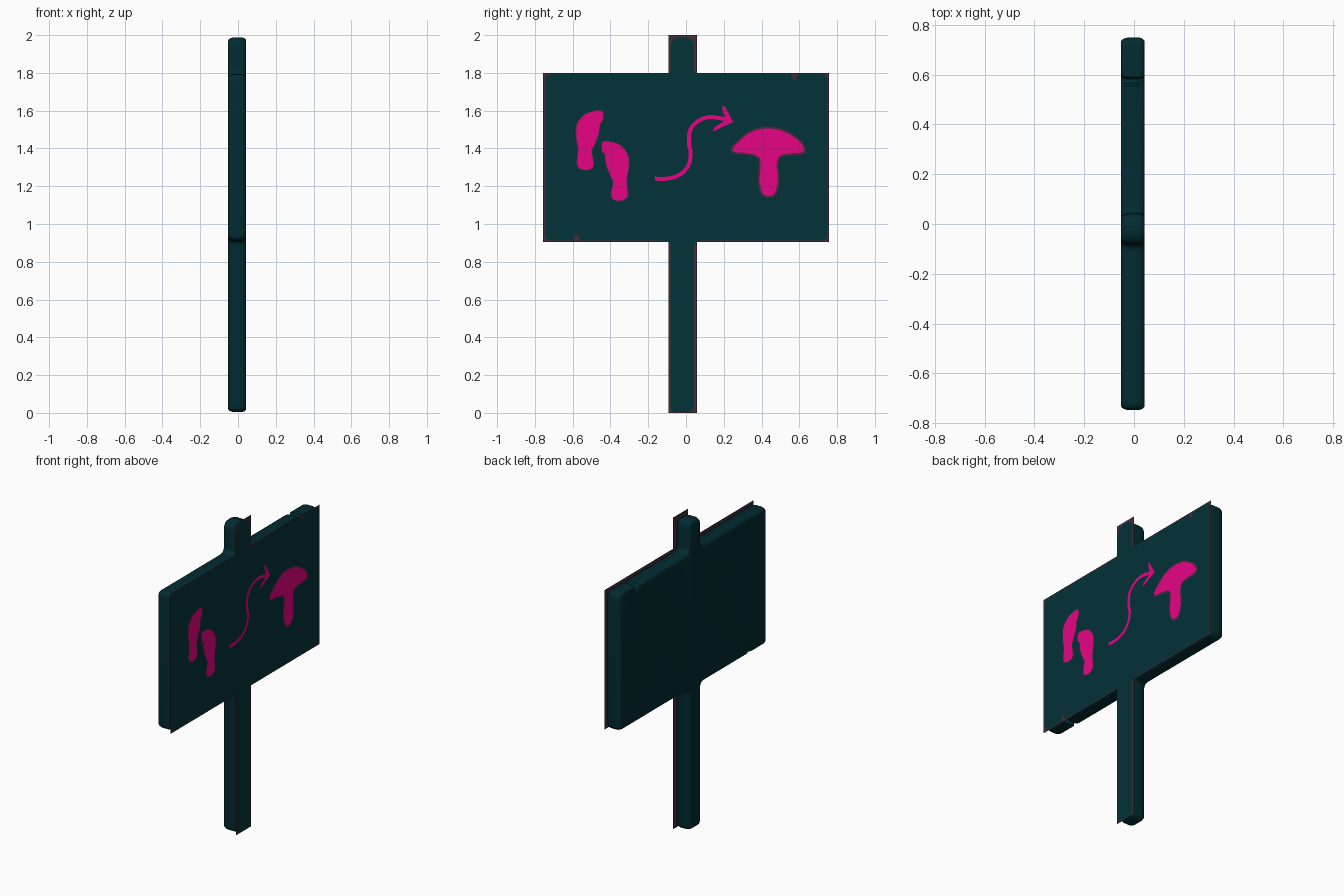
import bpy, bmesh, math
from mathutils import Vector

if "Cube" in bpy.data.objects:
    bpy.data.objects.remove(bpy.data.objects["Cube"])


def material(name, rgb):
    m = bpy.data.materials.new(name)
    m.diffuse_color = (*rgb, 1)
    m.use_nodes = True
    m.node_tree.nodes["Principled BSDF"].inputs["Base Color"].default_value = m.diffuse_color
    return m


BODY = material("deep teal", (0.0005, 0.024, 0.03))
FACE = material("face teal", (0.0006, 0.0315, 0.039))
RIM = material("dusky purple", (0.055, 0.026, 0.045))
PINK = material("hot pink", (0.8, 0.001, 0.235))


def ccw(pts):
    pts = [Vector(p) for p in pts]
    area = sum(a.x * b.y - b.x * a.y for a, b in zip(pts, pts[1:] + pts[:1]))
    return pts if area > 0 else pts[::-1]


def rounded(corners, steps=5):
    """Closed outline from (y, z, radius) corners, fillets as quadratic arcs."""
    out, n = [], len(corners)
    for i, (y, z, r) in enumerate(corners):
        p = Vector((y, z))
        if r == 0:
            out.append(p)
            continue
        a = p + (Vector(corners[i - 1][:2]) - p).normalized() * r
        b = p + (Vector(corners[(i + 1) % n][:2]) - p).normalized() * r
        for k in range(steps + 1):
            t = k / steps
            out.append(a * (1 - t) ** 2 + p * 2 * t * (1 - t) + b * t * t)
    return out


def inset(pts, d):
    """Mitred inward offset of a counter-clockwise outline."""
    out = []
    for i, p in enumerate(pts):
        e1 = (p - pts[i - 1]).normalized()
        e2 = (pts[(i + 1) % len(pts)] - p).normalized()
        n1, n2 = Vector((-e1.y, e1.x)), Vector((-e2.y, e2.x))
        out.append(p + (n1 + n2) * d / max(1 + n1.dot(n2), 0.4))
    return out


def smooth(pts, closed=True, steps=4):
    """Catmull-Rom curve through the points."""
    pts = [Vector(p) for p in pts]
    n, out = len(pts), []
    get = (lambda i: pts[i % n]) if closed else (lambda i: pts[max(0, min(n - 1, i))])
    for i in range(n if closed else n - 1):
        a, b, c, d = (get(i + k) for k in (-1, 0, 1, 2))
        for s in range(steps):
            t = s / steps
            out.append(0.5 * (2 * b + (c - a) * t + (2 * a - 5 * b + 4 * c - d) * t * t
                              + (3 * b - a - 3 * c + d) * t ** 3))
    return out if closed else out + [pts[-1]]


def make(name, bm, mat):
    me = bpy.data.meshes.new(name)
    bm.to_mesh(me)
    bm.free()
    me.materials.append(mat)
    ob = bpy.data.objects.new(name, me)
    bpy.context.collection.objects.link(ob)
    return ob


def cut_to_triangles(bm, faces):
    bm.normal_update()
    bmesh.ops.triangulate(bm, faces=faces, ngon_method='EAR_CLIP')
    bm.normal_update()


def plate(name, pts, x, mat):
    bm = bmesh.new()
    face = bm.faces.new([bm.verts.new((x, p.x, p.y)) for p in ccw(pts)])
    cut_to_triangles(bm, [face])
    return make(name, bm, mat)


# Sign silhouette: post and board in one outline, with two chipped notches
outline = ccw(rounded([
    (-0.082, 0.004, 0.035), (0.043, 0.004, 0.035), (0.043, 0.912, 0.03),
    (0.749, 0.912, 0.035), (0.749, 1.793, 0.035),
    (0.59, 1.793, 0), (0.582, 1.762, 0), (0.567, 1.765, 0), (0.555, 1.793, 0),
    (0.043, 1.793, 0.03), (0.043, 1.988, 0.055), (-0.082, 1.988, 0.055),
    (-0.082, 1.793, 0.03), (-0.747, 1.793, 0.035), (-0.747, 0.912, 0.035),
    (-0.594, 0.912, 0), (-0.587, 0.943, 0), (-0.572, 0.94, 0), (-0.559, 0.912, 0),
    (-0.082, 0.912, 0.03)]))

# Solid body: silhouette lofted through the thickness with rounded rims
bm = bmesh.new()
rings = []
for x, d in ((-0.053, 0.018), (-0.049, 0.01), (-0.04, 0.004), (-0.025, 0),
             (0.02, 0), (0.034, 0.004), (0.042, 0.013)):
    rings.append([bm.verts.new((x, p.x, p.y)) for p in inset(outline, d)])
n = len(outline)
for lo, hi in zip(rings, rings[1:]):
    for i in range(n):
        j = (i + 1) % n
        bm.faces.new((lo[i], lo[j], hi[j], hi[i]))
caps = [bm.faces.new(rings[0][::-1]), bm.faces.new(rings[-1])]
cut_to_triangles(bm, caps)
body = make("sign_body", bm, BODY)
bpy.context.view_layer.objects.active = body
body.select_set(True)
bpy.ops.object.shade_smooth_by_angle(angle=math.radians(45))

# Thin front card that overhangs the body, with the painted face on it
X = 0.0505
card = [(-0.093, 0), (0.058, 0), (0.058, 0.905), (0.757, 0.905), (0.757, 1.8),
        (0.058, 1.8), (0.058, 2), (-0.093, 2), (-0.093, 1.8), (-0.757, 1.8),
        (-0.757, 0.905), (-0.093, 0.905)]
plate("front_card", card, X, RIM)
plate("painted_face", outline, X + 0.001, FACE)


def symbol(name, pts, halo):
    """Pink shape on a slightly larger dusky outline."""
    pts = ccw(pts)
    plate(name + "_outline", inset(pts, -halo), X + 0.002, RIM)
    plate(name, pts, X + 0.003, PINK)


# Pair of footprints
foot = smooth([(-.54, 1.575), (-.51, 1.59), (-.47, 1.6), (-.442, 1.592), (-.442, 1.55),
               (-.457, 1.53), (-.463, 1.48), (-.485, 1.42), (-.5, 1.385), (-.49, 1.315),
               (-.51, 1.29), (-.55, 1.29), (-.575, 1.315), (-.57, 1.395),
               (-.58, 1.465), (-.575, 1.53)])
symbol("left_footprint", foot, 0.005)
symbol("right_footprint", [Vector((-0.885 - p.x, p.y - 0.163)) for p in foot], 0.005)

# Mushroom
symbol("mushroom", smooth([
    (.25, 1.405), (.285, 1.44), (.335, 1.482), (.4, 1.503), (.47, 1.503), (.535, 1.482),
    (.6, 1.437), (.625, 1.395), (.612, 1.378), (.55, 1.373), (.495, 1.36), (.48, 1.315),
    (.485, 1.235), (.47, 1.165), (.437, 1.147), (.405, 1.165), (.39, 1.225), (.395, 1.315),
    (.38, 1.36), (.31, 1.377), (.255, 1.382)]), 0.01)

# Winding arrow: ribbon plus head
path = smooth([(-.165, 1.24), (-.1, 1.24), (-.035, 1.26), (.01, 1.305), (.025, 1.37),
               (.015, 1.43), (.02, 1.49), (.045, 1.53), (.095, 1.56), (.15, 1.565),
               (.225, 1.55)], closed=False)
left, right = [], []
for i, p in enumerate(path):
    t = (path[min(i + 1, len(path) - 1)] - path[max(i - 1, 0)]).normalized()
    side = Vector((-t.y, t.x)) * 0.0105
    left.append(p + side)
    right.append(p - side)
plate("arrow_shaft", left + right[::-1], X + 0.003, PINK)
plate("arrow_head", [(.195, 1.63), (.207, 1.62), (.25, 1.54), (.145, 1.49), (.148, 1.51),
                     (.195, 1.54), (.205, 1.57), (.193, 1.6)], X + 0.003, PINK)
